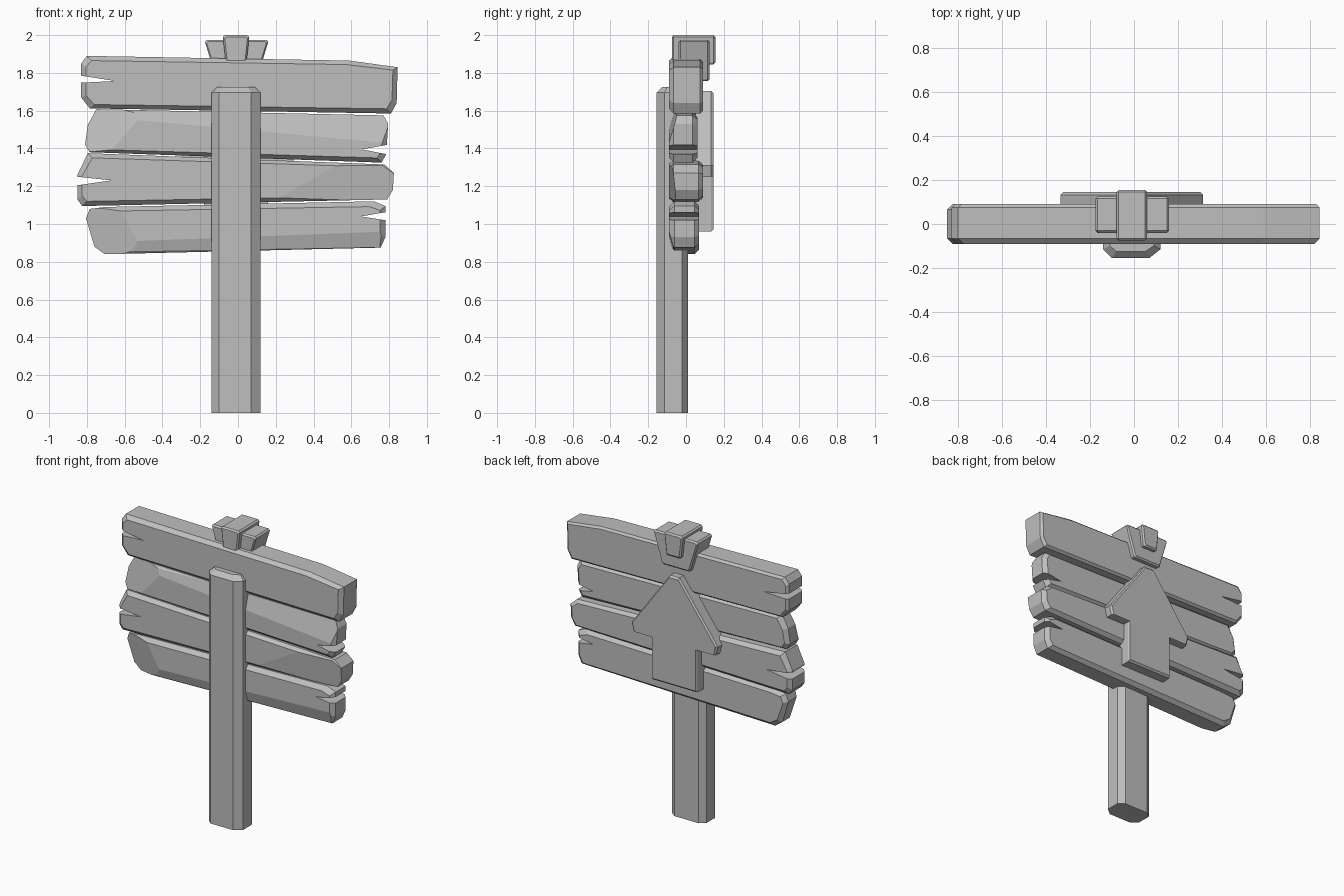
import bpy
import bmesh
from mathutils import Vector

if "Cube" in bpy.data.objects:
    bpy.data.objects.remove(bpy.data.objects["Cube"])

# One flat grey for everything
grey = bpy.data.materials.new("plain_grey")
grey.use_nodes = True
tone = (0.52, 0.52, 0.52, 1)
grey.diffuse_color = tone
grey.node_tree.nodes["Principled BSDF"].inputs["Base Color"].default_value = tone


def slab(name, outline, start, end, bevel=(0.0, 0.0), upright=False, chips=()):
    """Extrude an outline (along y, or z if upright) with chamfered end faces."""
    us, vs = zip(*outline)
    cu, cv = (min(us) + max(us)) / 2, (min(vs) + max(vs)) / 2
    hu, hv = (max(us) - min(us)) / 2, (max(vs) - min(vs)) / 2
    b0, b1 = bevel
    layers = [(start, b0)]
    if b0:
        layers.append((start + b0, 0))
    if b1:
        layers.append((end - b1, 0))
    layers.append((end, b1))

    bm = bmesh.new()
    rings = []
    for depth, inset in layers:
        ring = []
        for u, v in outline:
            pu = cu + (u - cu) * (1 - inset / hu)
            pv = cv + (v - cv) * (1 - inset / hv)
            ring.append(bm.verts.new((pu, pv, depth) if upright else (pu, depth, pv)))
        rings.append(ring)
    bm.faces.new(rings[0])
    bm.faces.new(rings[-1])
    count = len(outline)
    for low, high in zip(rings, rings[1:]):
        for i in range(count):
            j = (i + 1) % count
            bm.faces.new((low[i], low[j], high[j], high[i]))

    # Shave broad flat chips off the board
    centre = Vector((cu, (start + end) / 2, cv))
    for chip in chips:
        a, b, c = (Vector(p) for p in chip)
        normal = (b - a).cross(c - a).normalized()
        if normal.dot(centre - a) > 0:
            normal.negate()
        cut = bmesh.ops.bisect_plane(
            bm, geom=bm.verts[:] + bm.edges[:] + bm.faces[:],
            plane_co=a, plane_no=normal, clear_outer=True)
        edges = [e for e in cut["geom_cut"] if isinstance(e, bmesh.types.BMEdge)]
        if edges:
            bmesh.ops.holes_fill(bm, edges=edges, sides=0)

    bmesh.ops.recalc_face_normals(bm, faces=bm.faces[:])
    mesh = bpy.data.meshes.new(name)
    bm.to_mesh(mesh)
    bm.free()
    mesh.materials.append(grey)
    obj = bpy.data.objects.new(name, mesh)
    bpy.context.collection.objects.link(obj)
    return obj


def split(board, tip, low, high):
    """Cut a wedge-shaped crack into the end of a board."""
    tip = Vector(tip)
    reach = [tip + (Vector(p) - tip) * 1.5 for p in (low, high)]
    cutter = slab("crack_cutter", [tuple(p) for p in (tip, *reach)], -0.3, 0.3)
    cutter.hide_render = True
    mod = board.modifiers.new("crack", "BOOLEAN")
    mod.operation, mod.solver, mod.object = "DIFFERENCE", "EXACT", cutter
    bpy.context.view_layer.objects.active = board
    bpy.ops.object.modifier_apply(modifier=mod.name)
    bpy.data.objects.remove(cutter)


# Post with chamfered corners
slab("post", [(-.1, -.155), (.07, -.155), (.12, -.115), (.12, -.02),
              (.08, .01), (-.1, .01), (-.14, -.02), (-.14, -.115)],
     0, 1.725, (0, .03), upright=True)

# Four rough boards
top_board = slab("top_board", [
    (-.8, 1.89), (.59, 1.865), (.845, 1.83), (.84, 1.64), (.81, 1.585),
    (-.785, 1.612), (-.83, 1.67), (-.83, 1.85)], -.09, .09, (.025, .015))
split(top_board, (-.65, 1.757), (-.83, 1.748), (-.83, 1.785))

upper_board = slab("upper_board", [
    (-.75, 1.608), (.77, 1.575), (.795, 1.53), (.785, 1.37), (.76, 1.325),
    (-.785, 1.38), (-.81, 1.42), (-.795, 1.525)], -.09, .06, (.025, .025),
    chips=[((-.53, -.09, 1.55), (.78, -.09, 1.43), (.78, -.055, 1.55)),
           ((-.53, -.09, 1.55), (-.68, -.09, 1.38), (-.8, -.045, 1.5))])
split(upper_board, (.655, 1.395), (.785, 1.37), (.785, 1.418))

lower_board = slab("lower_board", [
    (-.795, 1.375), (.775, 1.315), (.825, 1.27), (.82, 1.18), (.79, 1.13),
    (-.825, 1.095), (-.85, 1.13), (-.85, 1.26)], -.09, .09, (.025, .025),
    chips=[((.2, -.09, 1.13), (.52, -.09, 1.31), (.82, -.06, 1.2))])
split(lower_board, (-.67, 1.231), (-.85, 1.205), (-.85, 1.25))

bottom_board = slab("bottom_board", [
    (-.705, 1.09), (.72, 1.12), (.78, 1.095), (.78, .93), (.755, .875),
    (-.705, .84), (-.76, .88), (-.805, 1.03), (-.785, 1.08)], -.09, .07, (.028, .025),
    chips=[((-.53, -.09, .91), (-.63, -.09, 1.08), (-.79, -.04, .99)),
           ((-.53, -.09, .91), (.78, -.09, .96), (.7, -.065, .87))])
split(bottom_board, (.65, 1.04), (.78, 1.02), (.78, 1.062))

# Raised arrow on the back
slab("arrow", [
    (-.045, 1.705), (.025, 1.705), (.315, 1.31), (.3, 1.25), (.16, 1.25), (.16, .96),
    (-.18, .96), (-.18, 1.25), (-.32, 1.25), (-.335, 1.31)], .05, .145, (0, .012))

# Clip over the top edge
slab("clip_wide", [(-.165, 1.975), (.15, 1.975), (.16, 1.965), (.1, 1.765),
                   (.09, 1.757), (-.105, 1.757), (-.115, 1.765), (-.175, 1.965)],
     -.04, .125, (.01, .01))
slab("clip_centre", [(-.07, 2), (.05, 2), (.06, 1.99), (.045, 1.855),
                     (.037, 1.845), (-.057, 1.845), (-.065, 1.855), (-.08, 1.99)],
     -.075, .155, (.01, .01))
